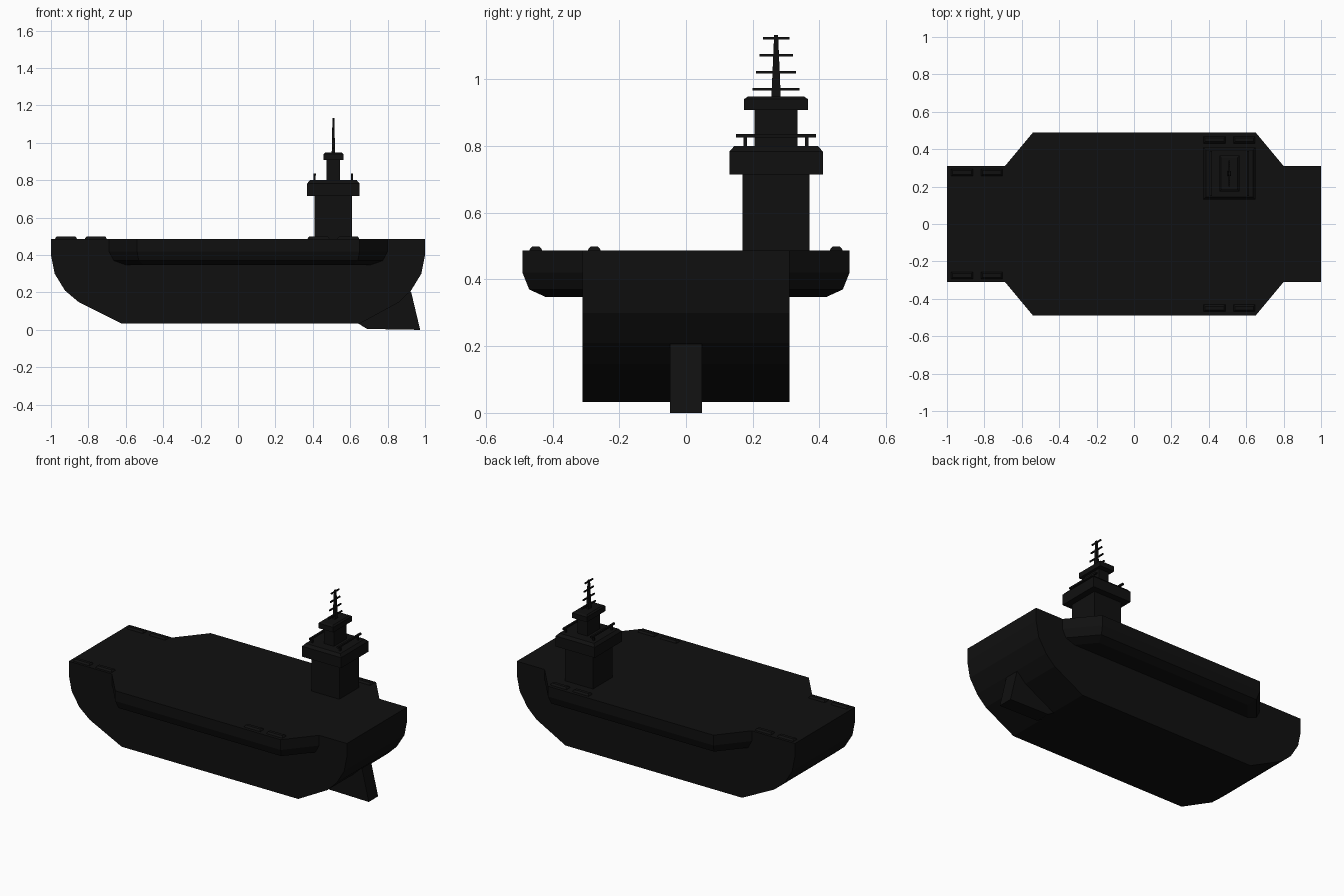
import bpy
import bmesh
from math import hypot

cube = bpy.data.objects.get("Cube")
if cube:
    bpy.data.objects.remove(cube, do_unlink=True)

BLACK = (0.005, 0.005, 0.005, 1)
paint = bpy.data.materials.new("black_paint")
paint.use_nodes = True
paint.diffuse_color = BLACK
paint.node_tree.nodes["Principled BSDF"].inputs["Base Color"].default_value = BLACK

DECK = 0.487
HALF = 0.31


def loft(name, rings):
    """Skin a stack of equal-length rings and cap both ends."""
    bm = bmesh.new()
    loops = [[bm.verts.new(p) for p in ring] for ring in rings]
    n = len(loops[0])
    for a, b in zip(loops, loops[1:]):
        for i in range(n):
            j = (i + 1) % n
            bm.faces.new((a[i], a[j], b[j], b[i]))
    bm.faces.new(loops[0])
    bm.faces.new(loops[-1])
    bmesh.ops.recalc_face_normals(bm, faces=bm.faces)
    mesh = bpy.data.meshes.new(name)
    bm.to_mesh(mesh)
    bm.free()
    mesh.materials.append(paint)
    obj = bpy.data.objects.new(name, mesh)
    bpy.context.collection.objects.link(obj)
    return obj


def side_profile(name, points, half_width):
    return loft(name, [[(x, y, z) for x, z in points] for y in (-half_width, half_width)])


def tower(name, cx, cy, levels):
    """Stack of rectangles, each given as half x, half y and height."""
    return loft(name, [[(cx + sx * hx, cy + sy * hy, z)
                        for sx, sy in ((-1, -1), (1, -1), (1, 1), (-1, 1))]
                       for hx, hy, z in levels])


def block(name, cx, cy, hx, hy, z0, z1):
    return tower(name, cx, cy, [(hx, hy, z0), (hx, hy, z1)])


# Hull and rudder
side_profile("hull", [(-1, DECK), (-1, 0.4), (-0.98, 0.3), (-0.925, 0.21),
                      (-0.85, 0.147), (-0.62, 0.033), (0.65, 0.033), (0.86, 0.147),
                      (0.925, 0.21), (0.98, 0.3), (1, 0.4), (1, DECK)], HALF)
side_profile("rudder", [(0.64, 0.036), (0.69, 0.005), (0.974, 0),
                        (0.925, 0.206), (0.85, 0.16)], 0.048)

# Overhanging deck sides, narrowing towards the underside
OUTER = 0.49


def sponson_ring(side, inset, z):
    y = OUTER - inset
    ring = []
    for inner_x, outer_x, s in ((-0.69, -0.54, 1), (0.8, 0.65, -1)):
        run, rise = abs(outer_x - inner_x), OUTER - HALF
        shift = inset * hypot(run, rise) / rise
        pair = [(inner_x + s * shift, side * HALF, z),
                (outer_x + s * (shift - inset * run / rise), side * y, z)]
        ring += pair if s > 0 else pair[::-1]
    return ring


for side, label in ((-1, "front"), (1, "back")):
    loft(label + "_sponson", [sponson_ring(side, d, z) for d, z in
                              ((0, DECK), (0, 0.42), (0.02, 0.37), (0.07, 0.347))])

    # Low deck housings along the edges
    for x, y in ((-0.92, 0.275), (-0.76, 0.275), (0.43, 0.45), (0.59, 0.45)):
        tower(label + "_deck_housing", x, side * y,
              [(0.058, 0.019, DECK), (0.056, 0.017, 0.492), (0.05, 0.01, 0.499)])

# Island
IX, IY = 0.51, 0.27
block("island_base", IX, IY, 0.1, 0.1, DECK, 0.72)
tower("bridge", IX, IY, [(0.14, 0.14, 0.715), (0.14, 0.14, 0.783), (0.125, 0.125, 0.8)])
block("upper_tower", IX, IY, 0.036, 0.064, 0.798, 0.912)
tower("tower_cap", IX, IY, [(0.053, 0.096, 0.907), (0.053, 0.096, 0.94), (0.044, 0.084, 0.948)])

# Bridge rails on posts
for s in (-1, 1):
    x = IX + s * 0.1
    block("bridge_rail", x, IY, 0.006, 0.12, 0.825, 0.836)
    for t in (-1, 1):
        block("rail_post", x, IY + t * 0.092, 0.005, 0.005, 0.798, 0.826)

# Mast with shortening crossbars
tower("mast", IX, IY, [(0.009, 0.014, 0.946), (0.005, 0.006, 1.132)])
for i in range(4):
    z = 0.97 + i * 0.051
    block("mast_crossbar", IX, IY, 0.004, 0.07 - i * 0.01, z - 0.004, z + 0.004)
